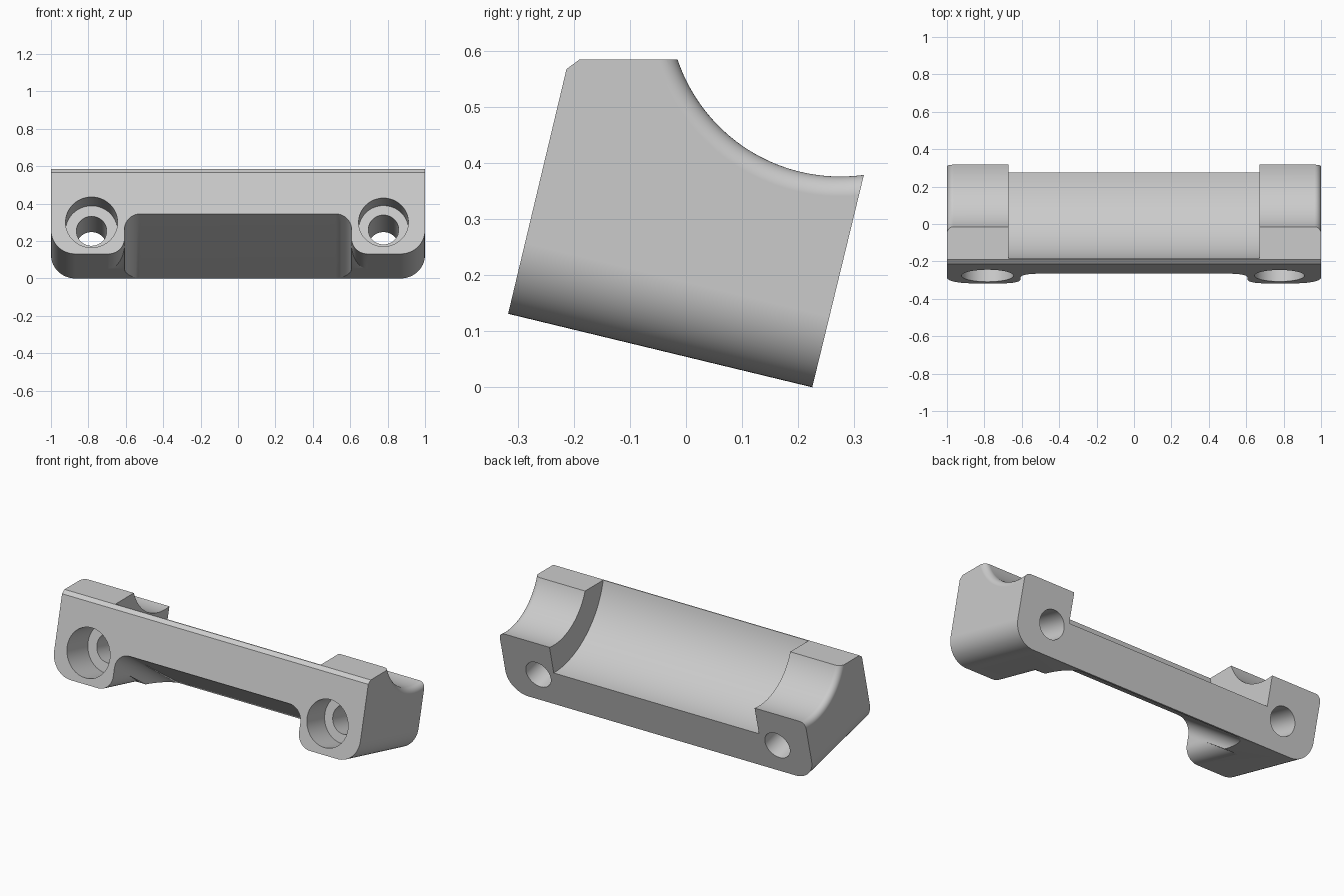
import bpy, bmesh, math
from mathutils import Vector

if "Cube" in bpy.data.objects:
    bpy.data.objects.remove(bpy.data.objects["Cube"], do_unlink=True)

grey = bpy.data.materials.new("plain grey")
grey.use_nodes = True
grey.diffuse_color = (0.6, 0.6, 0.6, 1)
grey.node_tree.nodes["Principled BSDF"].inputs["Base Color"].default_value = (0.6, 0.6, 0.6, 1)

# Tilted frame: "along" runs front to back, "up" follows the front face
RIGHTWARD = Vector((1, 0, 0))
FRONT = Vector((0, -0.317, 0.131))
ALONG = Vector((0, 0.542, -0.131)).normalized()
UP = Vector((0, -ALONG.z, ALONG.y))


def finish(name, bm):
    bmesh.ops.recalc_face_normals(bm, faces=bm.faces[:])
    mesh = bpy.data.meshes.new(name)
    bm.to_mesh(mesh)
    bm.free()
    mesh.materials.append(grey)
    obj = bpy.data.objects.new(name, mesh)
    bpy.context.collection.objects.link(obj)
    return obj


def prism(points, offset):
    """Closed outline pushed along an offset."""
    bm = bmesh.new()
    face = bm.faces.new([bm.verts.new(p) for p in points])
    out = bmesh.ops.extrude_face_region(bm, geom=[face], use_keep_orig=True)
    moved = [g for g in out["geom"] if isinstance(g, bmesh.types.BMVert)]
    bmesh.ops.translate(bm, verts=moved, vec=offset)
    return bm


def front_prism(outline, direction):
    """Outline of (x, up) pairs on the front face, swept through the body."""
    start = FRONT - direction * 0.1
    return prism([start + UP * v + RIGHTWARD * x for x, v in outline], direction * 0.9)


def lathe(name, profile, origin, axis, segments):
    """Solid of revolution from (distance, radius) pairs."""
    side = axis.orthogonal().normalized()
    other = axis.cross(side)
    bm = bmesh.new()
    rings = []
    for t, r in profile:
        angles = [math.tau * i / segments for i in range(segments)]
        rings.append([bm.verts.new(origin + axis * t + r * (side * math.cos(a) + other * math.sin(a)))
                      for a in angles])
    for low, high in zip(rings, rings[1:]):
        for i in range(segments):
            j = (i + 1) % segments
            bm.faces.new((low[i], low[j], high[j], high[i]))
    bm.faces.new(rings[0])
    bm.faces.new(rings[-1])
    return finish(name, bm)


def arc(cx, cy, r, start, end, steps=10):
    angles = [math.radians(start + (end - start) * i / steps) for i in range(steps + 1)]
    return [(cx + r * math.cos(a), cy + r * math.sin(a)) for a in angles]


# Body: leaning side outline with rounded lower end corners
outline = [(-0.317, 0.131), (0.225, 0), (0.367, 0.584), (-0.19, 0.584), (-0.213, 0.567)]
bm = prism([(-1, y, z) for y, z in outline], (2, 0, 0))
corners = [e for e in bm.edges
           if all(v.co.z < 0.2 for v in e.verts) and e.verts[0].co.x == e.verts[1].co.x]
bmesh.ops.recalc_face_normals(bm, faces=bm.faces[:])
bmesh.ops.bevel(bm, geom=corners, offset=0.13, segments=14, profile=0.5, affect="EDGES")
body = finish("clamp_body", bm)

# Stepped round groove: wide middle, narrow ends with a rounded outer rim
half = [(0.67, 0.47), (0.67, 0.306)]
half += arc(0.965, 0.341, 0.035, -90, 0)
half += [(1.1, 0.341)]
groove_profile = [(-x, r) for x, r in reversed(half)] + half
cutters = [lathe("groove_cutter", groove_profile, Vector((0, 0.275, 0.6816)), RIGHTWARD, 144)]

# Counterbored screw holes
for name, x, radius, depth in (("right", -0.783, 0.139, 0.2), ("left", 0.778, 0.133, 0.17)):
    steps = [(-0.1, radius), (depth, radius), (depth, 0.081), (0.7, 0.081)]
    cutters.append(lathe(name + "_hole_cutter", steps, FRONT + UP * 0.174 + RIGHTWARD * x, ALONG, 64))

# Sloping relief under the middle, between the two feet
WALL, CEILING, ROUND = 0.607, 0.22, 0.085
slope = Vector((0, 0.482, -0.346)).normalized()
edge = [(WALL, -0.6)] + arc(WALL - ROUND, CEILING - ROUND, ROUND, 0, 90)
edge += [(-x, v) for x, v in reversed(edge)]
cutters.append(finish("relief_cutter", front_prism(edge, slope)))

# Rounded inner lower edges of the feet, fading out where the relief meets the underside
for name, side in (("left", 1), ("right", -1)):
    edge = [(WALL - 0.02, -0.1), (WALL + ROUND, -0.1)]
    edge += arc(WALL + ROUND, ROUND, ROUND, 270, 180) + [(WALL - 0.02, ROUND)]
    bm = front_prism([(side * x, v) for x, v in edge], ALONG)
    cut = bmesh.ops.bisect_plane(bm, geom=bm.verts[:] + bm.edges[:] + bm.faces[:],
                                 plane_co=FRONT + UP * (CEILING - ROUND),
                                 plane_no=RIGHTWARD.cross(slope), clear_outer=True)
    rim = [g for g in cut["geom_cut"] if isinstance(g, bmesh.types.BMEdge)]
    bmesh.ops.holes_fill(bm, edges=rim)
    cutters.append(finish(name + "_foot_rounding_cutter", bm))

# Cut the body, then drop the cutters
bpy.context.view_layer.objects.active = body
body.select_set(True)
for cutter in cutters:
    cutter.hide_render = True
    mod = body.modifiers.new("cut", "BOOLEAN")
    mod.operation = "DIFFERENCE"
    mod.solver = "EXACT"
    mod.object = cutter
    bpy.ops.object.modifier_apply(modifier=mod.name)
    bpy.data.objects.remove(cutter, do_unlink=True)

bpy.ops.object.shade_smooth_by_angle(angle=math.radians(25))
weighted = body.modifiers.new("even_shading", "WEIGHTED_NORMAL")
weighted.keep_sharp = True
